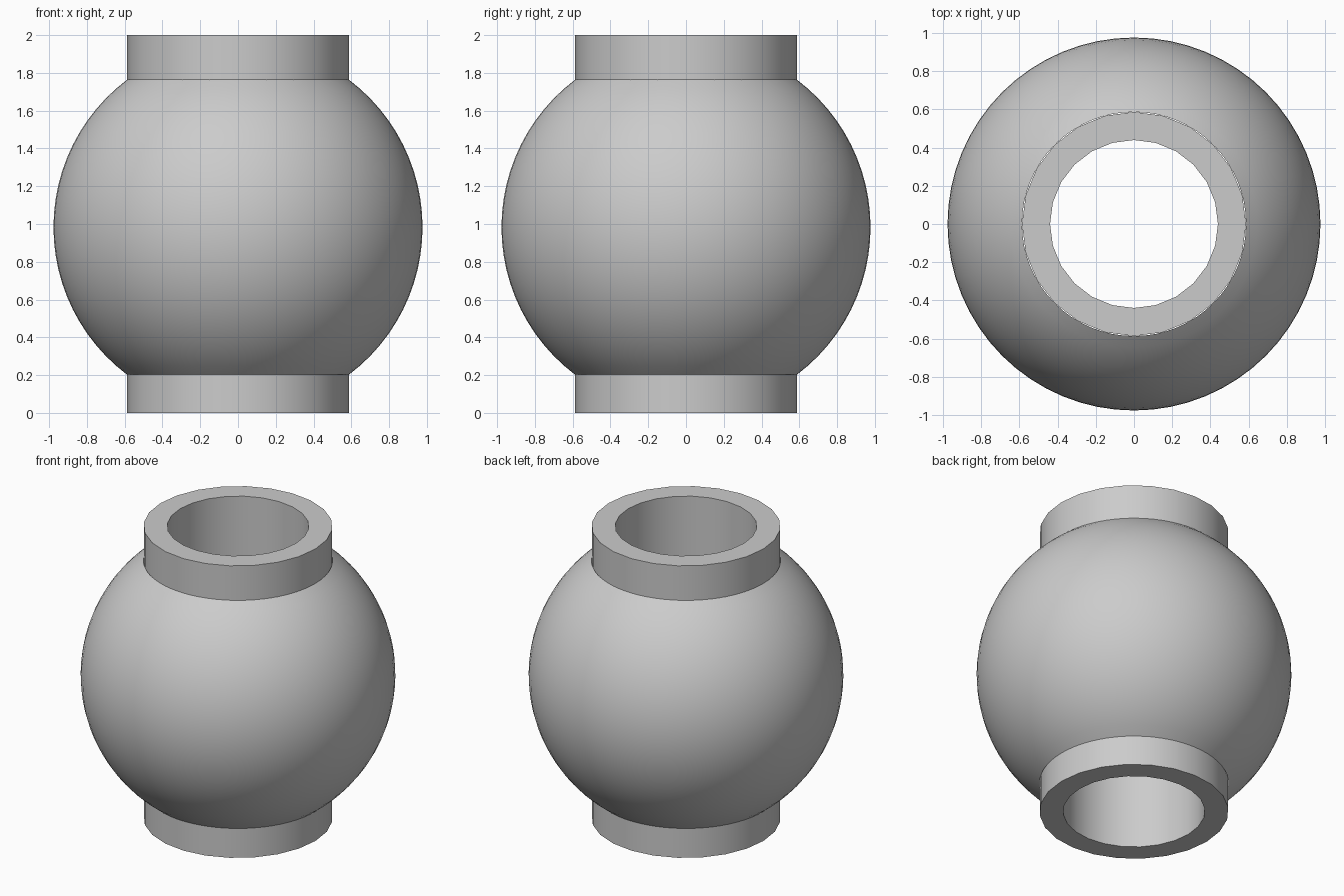
import bpy, bmesh, math

cube = bpy.data.objects.get("Cube")
if cube:
    bpy.data.objects.remove(cube, do_unlink=True)

grey = bpy.data.materials.new("plain_grey")
grey.use_nodes = True
GREY = (0.6, 0.6, 0.6, 1)
grey.diffuse_color = GREY
grey.node_tree.nodes["Principled BSDF"].inputs["Base Color"].default_value = GREY

GLOBE_R, GLOBE_Z = 0.977, 0.983
COLLAR_R, BORE_R, HEIGHT = 0.587, 0.44, 2.0


def lathe(name, profile, sides):
    """Revolve an upward (radius, z) profile; a downward one faces inward."""
    bm = bmesh.new()
    rings = []
    for r, z in profile:
        rings.append([bm.verts.new((r * math.cos(math.tau * i / sides),
                                    r * math.sin(math.tau * i / sides), z))
                      for i in range(sides)])
    for low, high in zip(rings, rings[1:]):
        for i in range(sides):
            j = (i + 1) % sides
            bm.faces.new((low[i], low[j], high[j], high[i]))
    mesh = bpy.data.meshes.new(name)
    bm.to_mesh(mesh)
    bm.free()
    mesh.materials.append(grey)
    obj = bpy.data.objects.new(name, mesh)
    bpy.context.collection.objects.link(obj)
    bpy.ops.object.select_all(action='DESELECT')
    obj.select_set(True)
    bpy.context.view_layer.objects.active = obj
    bpy.ops.object.shade_smooth_by_angle(angle=math.radians(35))
    return obj


# Round body, cut off where the collars meet it
limit = math.acos(COLLAR_R / GLOBE_R)
joint = GLOBE_R * math.sin(limit)
steps = 24
angles = [limit * (2 * i / steps - 1) for i in range(steps + 1)]
lathe("globe_body", [(GLOBE_R * math.cos(a), GLOBE_Z + GLOBE_R * math.sin(a))
                     for a in angles], 64)

# Collars with flat ring ends, sunk slightly into the body
lathe("bottom_collar", [(BORE_R, 0), (COLLAR_R, 0),
                        (COLLAR_R, GLOBE_Z - joint + 0.01)], 24)
lathe("top_collar", [(COLLAR_R, GLOBE_Z + joint - 0.01),
                     (COLLAR_R, HEIGHT), (BORE_R, HEIGHT)], 24)

# Straight hole through the whole piece, facing inward
lathe("bore_wall", [(BORE_R, HEIGHT), (BORE_R, 0)], 24)
